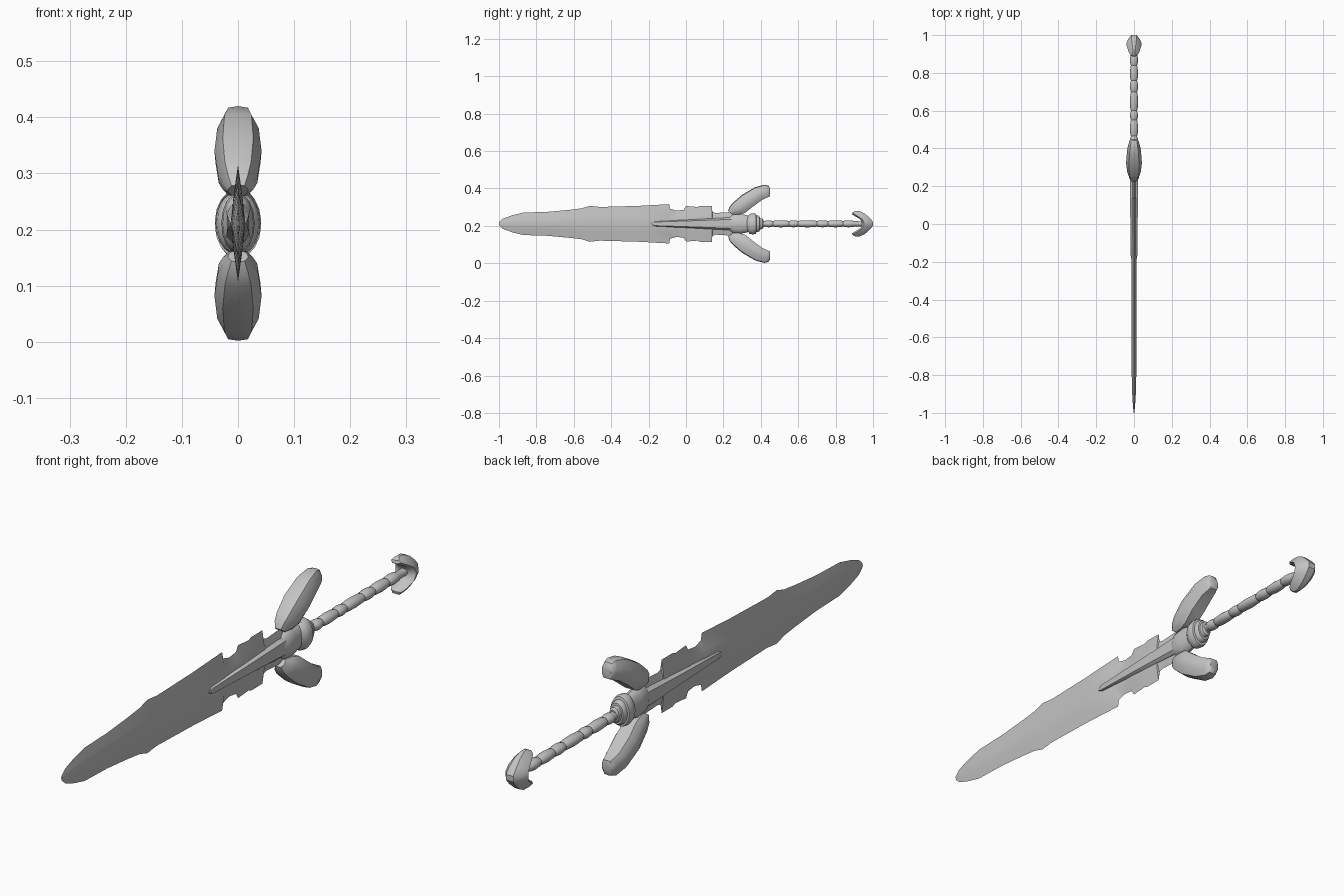
import bpy
import bmesh
import math
from mathutils import Vector

cube = bpy.data.objects.get("Cube")
if cube:
    bpy.data.objects.remove(cube)

MID = 0.211  # height of the sword's long axis

steel = bpy.data.materials.new("grey steel")
steel.use_nodes = True
GREY = (0.55, 0.55, 0.55, 1)
steel.diffuse_color = GREY
steel.node_tree.nodes["Principled BSDF"].inputs["Base Color"].default_value = GREY


def loft(name, rings, angle=35):
    """Bridge a row of equal rings, cap both ends and shade."""
    bm = bmesh.new()
    rows = [[bm.verts.new(p) for p in ring] for ring in rings]
    for a, b in zip(rows, rows[1:]):
        n = len(a)
        for i in range(n):
            j = (i + 1) % n
            bm.faces.new((a[i], a[j], b[j], b[i]))
    bm.faces.new(rows[0])
    bm.faces.new(rows[-1])
    bmesh.ops.recalc_face_normals(bm, faces=bm.faces)
    mesh = bpy.data.meshes.new(name)
    bm.to_mesh(mesh)
    bm.free()
    obj = bpy.data.objects.new(name, mesh)
    obj.location.z = MID
    bpy.context.collection.objects.link(obj)
    mesh.materials.append(steel)
    bpy.ops.object.select_all(action='DESELECT')
    obj.select_set(True)
    bpy.context.view_layer.objects.active = obj
    bpy.ops.object.shade_smooth_by_angle(angle=math.radians(angle))
    return obj


def turned(name, profile, sx=1.0, sz=1.0, sides=16):
    """Turn (y, radius) pairs about the long axis."""
    turns = [2 * math.pi * i / sides for i in range(sides)]
    return loft(name, [[(r * sx * math.cos(t), y, r * sz * math.sin(t)) for t in turns]
                       for y, r in profile])


def band(name, stations, section, side=1):
    """Sweep a section between outer and inner edge points; side=-1 mirrors in z."""
    rings = []
    for oy, oz, iy, iz, w in stations:
        outer, inner = Vector((0, oy, oz * side)), Vector((0, iy, iz * side))
        rings.append([outer.lerp(inner, d) + Vector((w * x, 0, 0)) for d, x in section])
    return loft(name, rings)


# Blade: diamond section following a notched outline (y, half height, half thickness)
outline = [(-1, .008, .002), (-.98, .027, .004), (-.93, .045, .008), (-.87, .06, .011),
           (-.74, .064, .013), (-.62, .075, .013), (-.556, .083, .013), (-.515, .096, .013),
           (-.46, .09, .013), (-.25, .096, .013), (-.09, .105, .013), (-.085, .08, .013),
           (-.05, .07, .013), (-.012, .075, .013), (0, .095, .013), (.06, .09, .013),
           (.075, .096, .013), (.138, .096, .013), (.141, .064, .013), (.16, .058, .013),
           (.26, .064, .013)]
loft("blade", [[(0, y, h), (t * .62, y, h * .45), (t, y, 0), (t * .62, y, -h * .45),
                (0, y, -h), (-t * .62, y, -h * .45), (-t, y, 0), (-t * .62, y, h * .45)]
               for y, h, t in outline])

# Raised tapering rib on both blade faces
ribs = [(-.185, .003, .014), (-.165, .014, .018), (.05, .024, .02), (.27, .036, .021)]
loft("blade_rib", [[(t, y, h * .7), (t, y, -h * .7), (t * .5, y, -h),
                    (-t * .5, y, -h), (-t, y, -h * .7), (-t, y, h * .7),
                    (-t * .5, y, h), (t * .5, y, h)] for y, h, t in ribs])

# Guard body and stepped rings
turned("guard_body", [(.225, .03), (.25, .05), (.29, .054), (.33, .045), (.37, .043)], .55, 1)
turned("guard_rings", [(.325, .035), (.34, .053), (.36, .057), (.374, .053), (.376, .044),
                       (.388, .043), (.394, .038), (.395, .03), (.408, .028), (.414, .02)],
       .7, 1, 20)

# Pair of swept-back guard wings
wing = [(.225, .068, .25, .05, .018), (.232, .09, .285, .05, .028),
        (.25, .112, .315, .058, .036), (.30, .155, .355, .09, .042),
        (.37, .196, .41, .13, .037), (.42, .209, .44, .143, .027),
        (.442, .203, .449, .147, .022), (.45, .188, .45, .154, .018)]
wing_section = [(0, 0), (.04, .65), (.4, 1), (.75, .95), (1, .6),
                (1, -.6), (.75, -.95), (.4, -1), (.04, -.65)]
for label, side in (("upper", 1), ("lower", -1)):
    band(label + "_guard_wing", wing, wing_section, side)

# Grip: gently swelling wrapped segments
grip = [(.40, .018)]
cuts = [.42, .465, .55, .60, .70, .76, .84, .90]
for a, b in zip(cuts, cuts[1:]):
    grip += [(a, .016), (a + .008, .0195), ((a + b) / 2, .0215), (b - .008, .019)]
grip += [(.90, .016), (.95, .015)]
turned("grip", grip, 1, .88, 12)

# Pommel: crescent with the horns pointing toward the guard
half = [(.908, .069, .89, .06, .012), (.93, .067, .888, .05, .02),
        (.957, .054, .905, .04, .03), (.984, .03, .932, .024, .038)]
centre = [(1.0, .01, .94, .006, .041), (1.0, -.01, .94, -.006, .041)]
crescent = half + centre + [(oy, -oz, iy, -iz, w) for oy, oz, iy, iz, w in reversed(half)]
pommel_section = [(0, .35), (.4, .8), (.8, 1), (1, .5),
                  (1, -.5), (.8, -1), (.4, -.8), (0, -.35)]
band("pommel", crescent, pommel_section)
